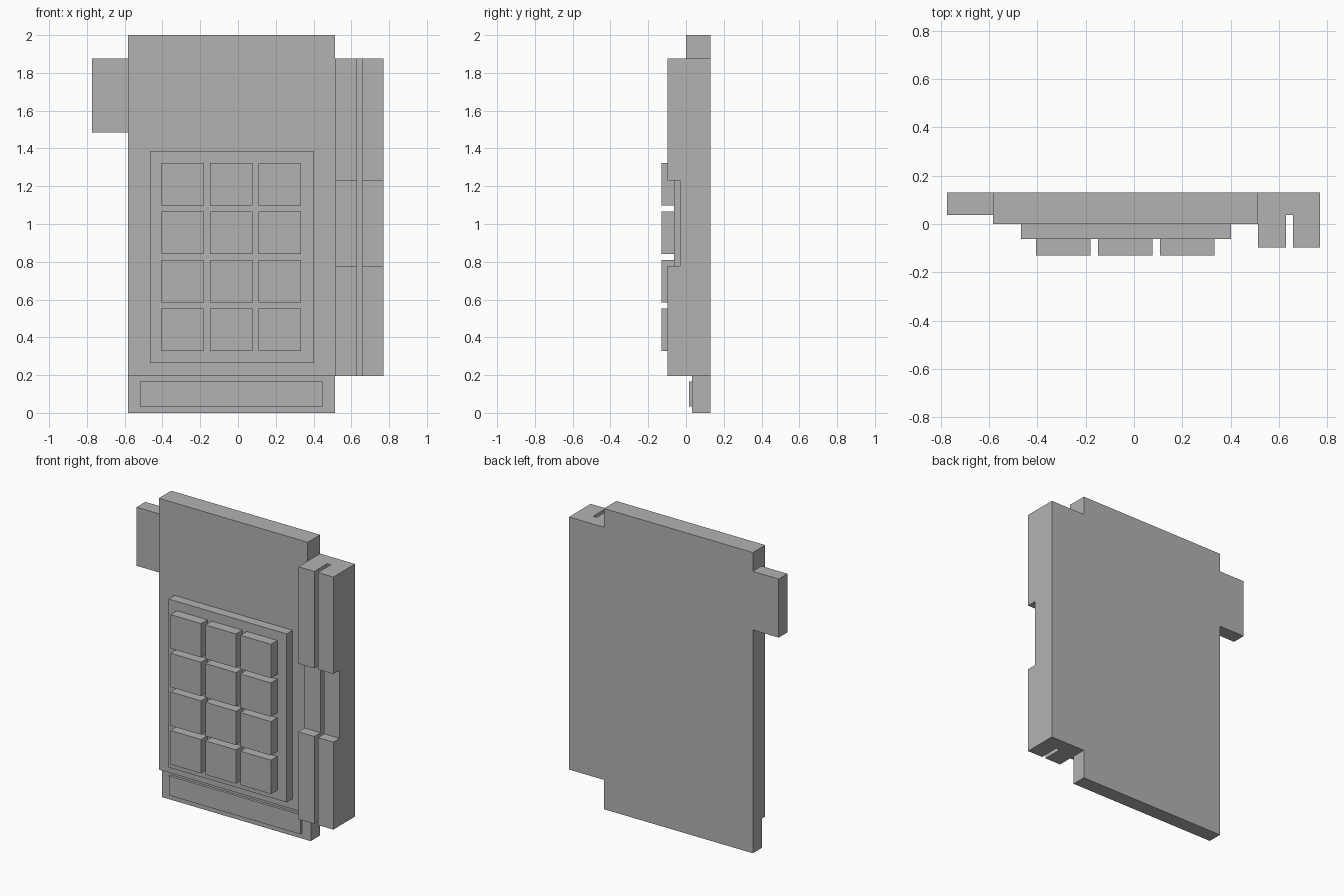
import bpy
import bmesh
from mathutils import Vector

if "Cube" in bpy.data.objects:
    bpy.data.objects.remove(bpy.data.objects["Cube"], do_unlink=True)

grey = bpy.data.materials.new("plain_grey")
grey.use_nodes = True
colour = (0.45, 0.45, 0.45, 1)
grey.diffuse_color = colour
grey.node_tree.nodes["Principled BSDF"].inputs["Base Color"].default_value = colour

BACK = 0.13


def finish(name, bm):
    bmesh.ops.recalc_face_normals(bm, faces=bm.faces)
    mesh = bpy.data.meshes.new(name)
    bm.to_mesh(mesh)
    bm.free()
    mesh.materials.append(grey)
    obj = bpy.data.objects.new(name, mesh)
    bpy.context.collection.objects.link(obj)
    return obj


def box(name, x, y, z):
    """Box from (min, max) ranges along each axis."""
    bm = bmesh.new()
    bmesh.ops.create_cube(bm, size=1)
    for v in bm.verts:
        v.co = Vector(r[1] if c > 0 else r[0] for c, r in zip(v.co, (x, y, z)))
    return finish(name, bm)


def side_profile(name, points, x):
    """Extrude a (y, z) outline along x."""
    bm = bmesh.new()
    face = bm.faces.new([bm.verts.new((x[0], y, z)) for y, z in points])
    extruded = bmesh.ops.extrude_face_region(bm, geom=[face])["geom"]
    verts = [g for g in extruded if isinstance(g, bmesh.types.BMVert)]
    bmesh.ops.translate(bm, verts=verts, vec=(x[1] - x[0], 0, 0))
    return finish(name, bm)


def cut(obj, cutter):
    cutter.hide_render = True
    mod = obj.modifiers.new("cut", 'BOOLEAN')
    mod.operation = 'DIFFERENCE'
    mod.solver = 'EXACT'
    mod.object = cutter
    bpy.context.view_layer.objects.active = obj
    bpy.ops.object.modifier_apply(modifier=mod.name)
    bpy.data.objects.remove(cutter, do_unlink=True)


# Main body with a thinner lower lip
side_profile("body", [(BACK, 0), (BACK, 2), (0, 2), (0, 0.195),
                      (0.032, 0.195), (0.032, 0)], (-0.583, 0.513))
box("lip_strip", (-0.52, 0.45), (0.015, 0.032), (0.035, 0.165))

# Side tab
box("side_tab", (-0.773, -0.583), (0.038, BACK), (1.485, 1.875))

# Card reader rail: swipe slot along its length and a finger notch midway
rail = box("card_reader", (0.513, 0.77), (-0.098, BACK), (0.195, 1.875))
cut(rail, box("slot_cutter", (0.63, 0.657), (-0.3, 0.038), (0, 2.1)))
cut(rail, box("notch_cutter", (0.4, 0.9), (-0.3, -0.032), (0.777, 1.23)))

# Keypad panel and its keys
box("keypad_panel", (-0.467, 0.402), (-0.063, 0), (0.265, 1.385))
KEY, PITCH = 0.225, 0.257
for row in range(4):
    for col in range(3):
        x = -0.406 + col * PITCH
        z = 0.327 + row * PITCH
        box(f"key_{row + 1}_{col + 1}", (x, x + KEY), (-BACK, -0.063), (z, z + KEY))
